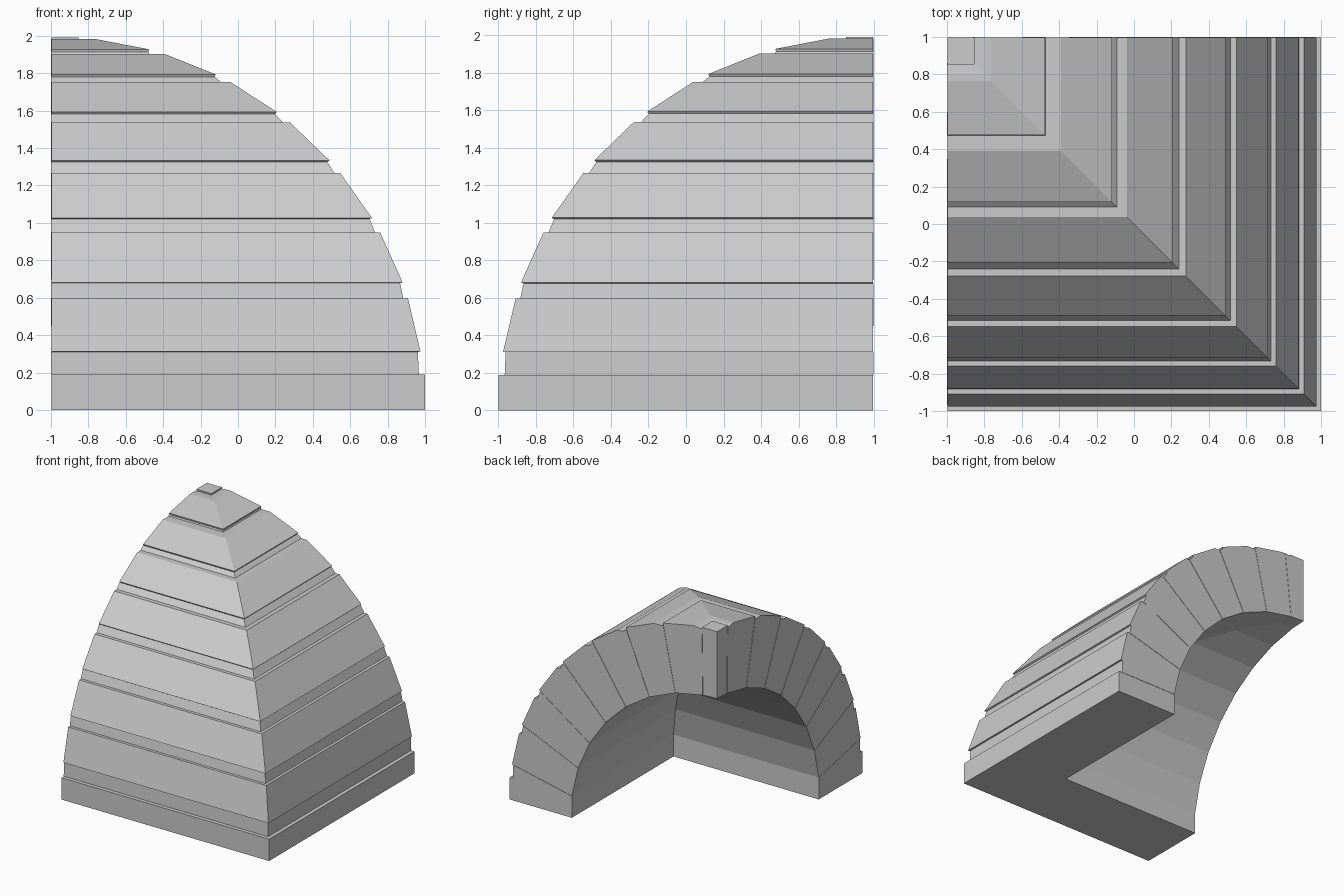
import bpy, bmesh
from math import sin, cos, radians, sqrt

cube = bpy.data.objects.get("Cube")
if cube:
    bpy.data.objects.remove(cube, do_unlink=True)

stone = bpy.data.materials.new("grey_stone")
stone.use_nodes = True
GREY = (0.6, 0.6, 0.6, 1)
stone.diffuse_color = GREY
stone.node_tree.nodes["Principled BSDF"].inputs["Base Color"].default_value = GREY

LIP = 0.003                    # joints stand slightly proud of the cut ends
R_OUT, R_JOINT, R_IN = 2.0 - LIP, 1.973, 1.41
BASE_TOP = 0.19
STEP, RAISED = 10.98, 8.4      # angle per course, and of its raised part
COURSES = 7


def polar(radius, angle):
    return radius * cos(radians(angle)), radius * sin(radians(angle))


def mitred(name, profile, proud=0.0):
    """Sweep a (distance, height) section round the outer corner of the vault."""
    ax, ay = -1 + LIP, 1 - LIP
    bm = bmesh.new()
    rings = [[bm.verts.new((ax + d, ay + proud, z)) for d, z in profile],
             [bm.verts.new((ax + d, ay - d, z)) for d, z in profile],
             [bm.verts.new((ax - proud, ay - d, z)) for d, z in profile]]
    n = len(profile)
    for a, b in zip(rings, rings[1:]):
        for i in range(n):
            j = (i + 1) % n
            bm.faces.new((a[i], a[j], b[j], b[i]))
    bm.faces.new(rings[0][::-1])
    bm.faces.new(rings[2])
    bmesh.ops.remove_doubles(bm, verts=bm.verts, dist=1e-5)
    bmesh.ops.recalc_face_normals(bm, faces=bm.faces)
    mesh = bpy.data.meshes.new(name)
    bm.to_mesh(mesh)
    bm.free()
    mesh.materials.append(stone)
    obj = bpy.data.objects.new(name, mesh)
    bpy.context.collection.objects.link(obj)


def ledge(point):
    """Point set back level from the top edge of a course."""
    z = point[1]
    return sqrt(max(R_JOINT ** 2 - z ** 2, 0.04)), z


# Base wall
inner = (sqrt(R_IN ** 2 - BASE_TOP ** 2), BASE_TOP)
base_back = ledge((R_OUT, BASE_TOP))
mitred("base_wall", [(inner[0], 0), (R_OUT, 0), (R_OUT, BASE_TOP), base_back, inner])

# Courses of the vault, each with a recessed wedge joint beneath it
back = base_back
for k in range(COURSES):
    start = 9.0 + k * STEP
    lower, upper = polar(R_OUT, start), polar(R_OUT, start + RAISED)
    foot = polar(R_OUT - 0.014, start)
    mitred(f"joint_{k + 1}", [back, foot, inner], LIP)
    back = ledge(upper)
    inner_top = polar(R_IN, start + RAISED + 1.2)
    mitred(f"course_{k + 1}", [inner, foot, lower, upper, back, inner_top])
    inner = inner_top

# Crown block and its joint
start = 9.0 + COURSES * STEP
d, z = polar(R_OUT, start)
foot = polar(R_OUT - 0.014, start)
mitred("joint_crown", [back, foot, inner], LIP)
mitred("crown_block", [inner, foot, (d, z), (0, z), (0, R_IN)])
